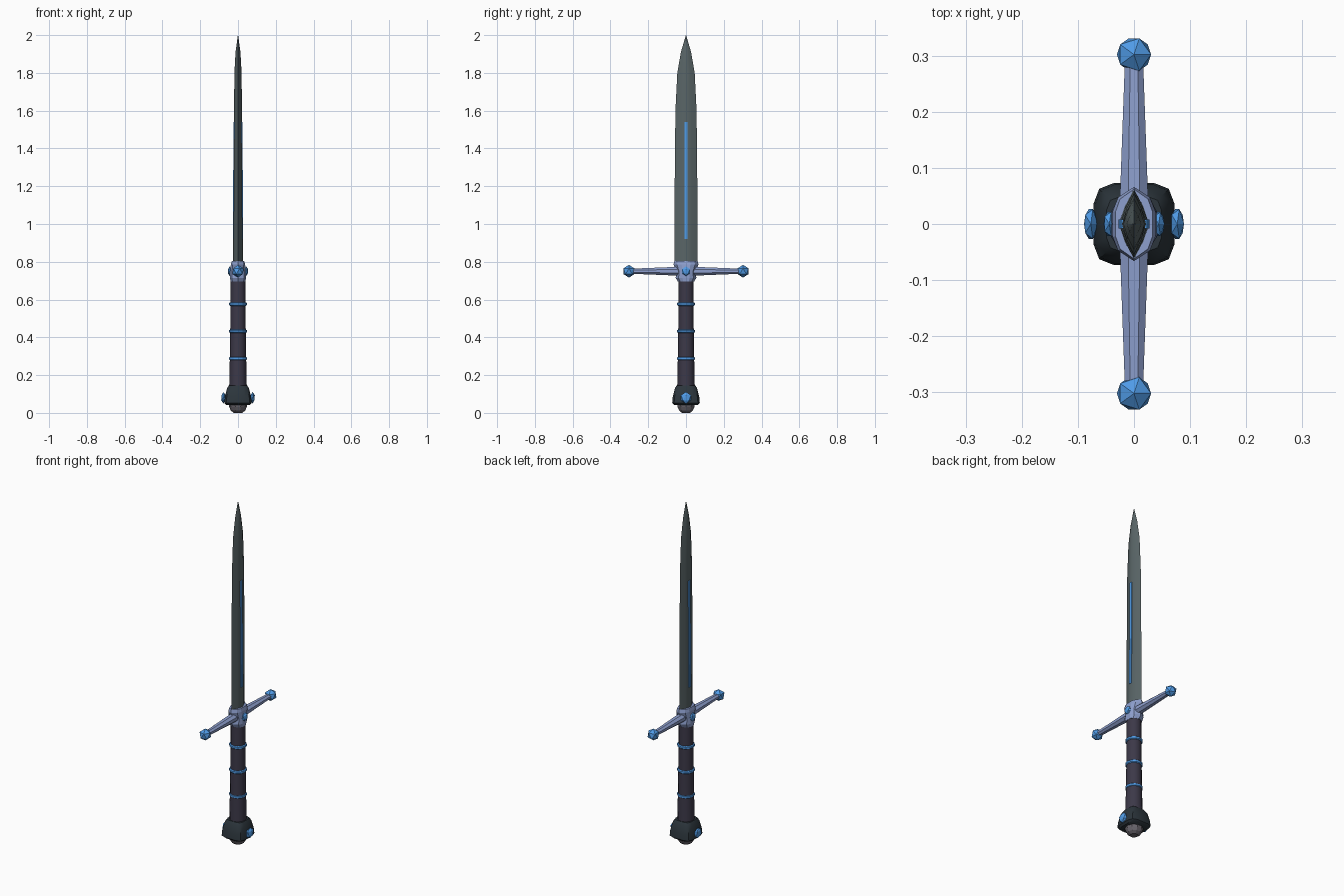
import bpy, bmesh
from math import sin, cos, pi, radians
from mathutils import Vector

if "Cube" in bpy.data.objects:
    bpy.data.objects.remove(bpy.data.objects["Cube"])


def material(name, r, g, b):
    m = bpy.data.materials.new(name)
    m.diffuse_color = (r, g, b, 1)
    m.use_nodes = True
    m.node_tree.nodes["Principled BSDF"].inputs["Base Color"].default_value = m.diffuse_color
    return m


STEEL = material("dark_steel", .10, .13, .135)
BLUE = material("blue_gem", .08, .33, .80)
SILVER = material("blue_silver", .27, .35, .62)
LEATHER = material("dark_leather", .045, .04, .065)
IRON = material("black_iron", .025, .036, .045)
CAP = material("grey_cap", .14, .13, .15)


def finish(name, bm, mat, smooth):
    bmesh.ops.remove_doubles(bm, verts=bm.verts, dist=1e-5)
    bmesh.ops.recalc_face_normals(bm, faces=bm.faces)
    me = bpy.data.meshes.new(name)
    bm.to_mesh(me)
    bm.free()
    ob = bpy.data.objects.new(name, me)
    bpy.context.collection.objects.link(ob)
    me.materials.append(mat)
    if smooth:
        bpy.ops.object.select_all(action='DESELECT')
        ob.select_set(True)
        bpy.context.view_layer.objects.active = ob
        bpy.ops.object.shade_smooth_by_angle(angle=radians(smooth))
    return ob


def loft(name, section, rows, mat, smooth=0, place=lambda a, b, t: (a, b, t)):
    """Skin scaled copies of a section; each row is (position, scale a, scale b)."""
    bm = bmesh.new()
    rings = [[bm.verts.new(place(a * sa, b * sb, t)) for a, b in section]
             for t, sa, sb in rows]
    n = len(section)
    for lo, hi in zip(rings, rings[1:]):
        for i in range(n):
            j = (i + 1) % n
            bm.faces.new((lo[i], lo[j], hi[j], hi[i]))
    bm.faces.new(rings[0])
    bm.faces.new(rings[-1])
    return finish(name, bm, mat, smooth)


def ngon(n, turn=0.0):
    return [(cos(2 * pi * (i + turn) / n), sin(2 * pi * (i + turn) / n)) for i in range(n)]


def gem(name, loc, size):
    bm = bmesh.new()
    bmesh.ops.create_icosphere(bm, subdivisions=1, radius=1)
    for v in bm.verts:
        v.co = Vector(c * s + l for c, s, l in zip(v.co, size, loc))
    finish(name, bm, BLUE, 0)


# blade: lens section tapering to a point
lens = [(1, 0), (.62, .5), (0, 1), (-.62, .5), (-1, 0), (-.62, -.5), (0, -1), (.62, -.5)]
loft("blade", lens, [(.77, .027, .062), (1.2, .024, .06), (1.6, .021, .056),
                     (1.8, .019, .046), (1.91, .013, .027), (2.0, .0006, .0006)], STEEL, 40)

# glowing strip down the middle of both blade faces
square = [(1, 1), (-1, 1), (-1, -1), (1, -1)]
loft("blade_inlay", square, [(.92, .0275, .008), (1.54, .0235, .008)], BLUE)

# crossguard: centre collar, two tapering arms, end gems and side gems
collar = [(0, 1), (-.75, .72), (-1, .35), (-1, -.35), (-.75, -.72), (0, -1),
          (.75, -.72), (1, -.35), (1, .35), (.75, .72)]
loft("guard_collar", collar, [(.695, .04, .043), (.715, .042, .055), (.745, .042, .05),
                              (.785, .038, .066), (.803, .033, .062)], SILVER)
for s, side in ((1, "back"), (-1, "front")):
    loft("guard_arm_" + side, ngon(8, .5),
         [(0, .029, .027), (.05, .027, .025), (.28, .018, .015), (.30, .018, .015)],
         SILVER, place=lambda a, b, t, s=s: (a, s * t, .75 + b))
    gem("guard_end_gem_" + side, (0, s * .302, .75), (.034, .034, .034))
for s, side in ((1, "right"), (-1, "left")):
    gem("guard_gem_" + side, (s * .044, 0, .75), (.0115, .025, .025))
    gem("pommel_gem_" + side, (s * .077, 0, .08), (.0135, .031, .031))

# grip with three blue bands
loft("grip", ngon(12), [(.12, .047, .047), (.25, .044, .044), (.45, .041, .041),
                        (.71, .040, .040)], LEATHER, 40)
for i, z in enumerate((.288, .432, .576)):
    loft(f"grip_band_{i + 1}", ngon(12),
         [(z - .009, .042, .042), (z - .005, .047, .047), (z + .005, .047, .047),
          (z + .009, .042, .042)], BLUE)

# pommel: rounded square block with a grey end cap
block = [(1, .5), (.86, .86), (.5, 1), (-.5, 1), (-.86, .86), (-1, .5),
         (-1, -.5), (-.86, -.86), (-.5, -1), (.5, -1), (.86, -.86), (1, -.5)]
loft("pommel", block, [(.042, .062, .062), (.052, .072, .073), (.085, .069, .07),
                       (.13, .058, .059), (.145, .049, .049)], IRON, 40)
loft("pommel_cap", ngon(10), [(0, .022, .022), (.012, .038, .038), (.03, .046, .046),
                              (.05, .05, .05)], CAP)
